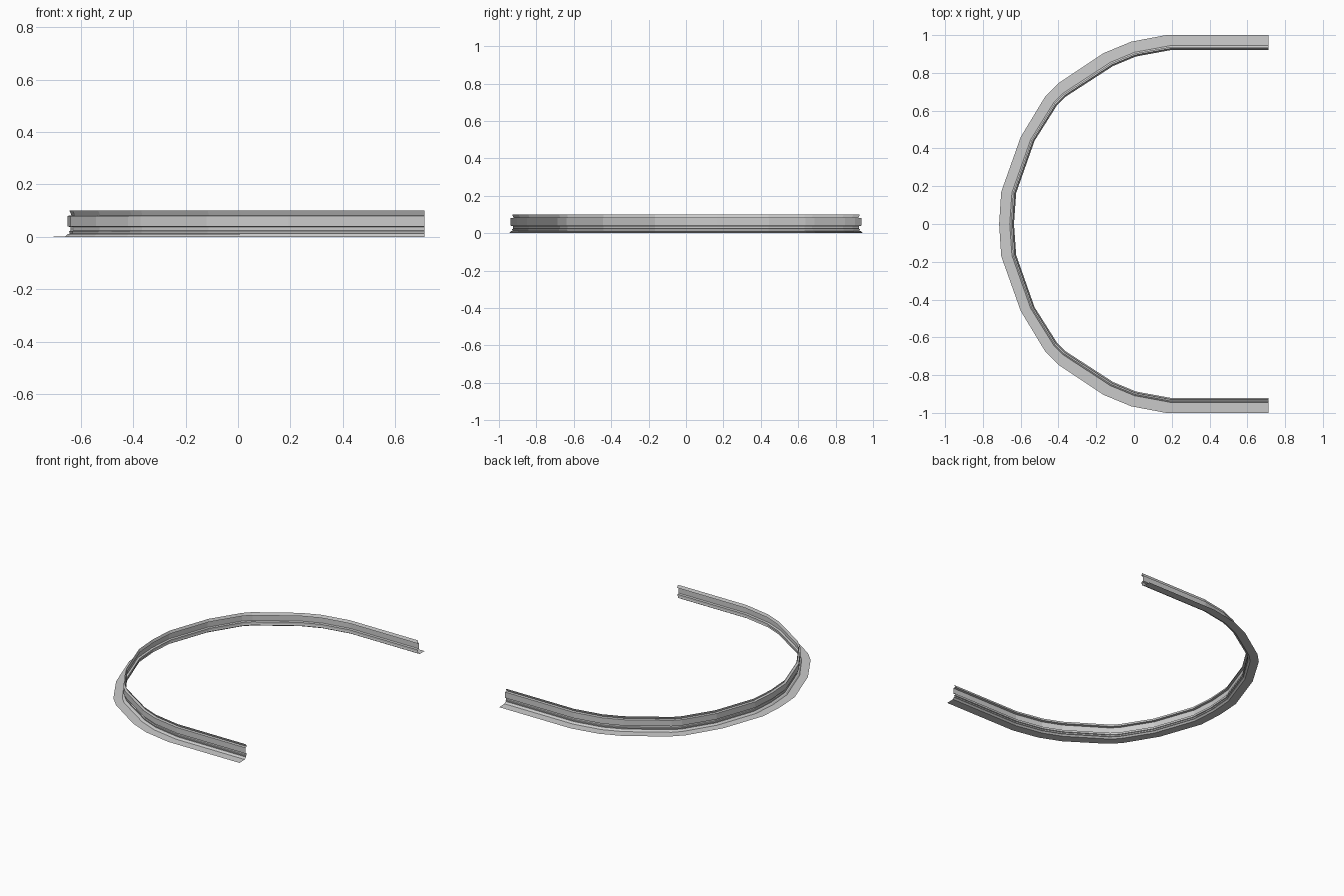
import bpy, bmesh

if "Cube" in bpy.data.objects:
    bpy.data.objects.remove(bpy.data.objects["Cube"])

# Half plan (y >= 0): inner and outer lines of the horseshoe path
inner = [(.712, .92), (.20, .92), (.01, .885), (-.11, .835), (-.365, .67),
         (-.405, .63), (-.525, .44), (-.622, .165), (-.634, 0)]
outer = [(.712, 1), (.17, 1), (-.015, .965), (-.16, .905), (-.40, .745),
         (-.47, .675), (-.60, .46), (-.703, .17), (-.714, 0)]

# Cross-section: (fraction from inner to outer line, height)
profile = [(.12, .10), (.02, .082), (.22, .08), (.22, .04), (.06, .037),
           (.06, .024), (.13, .022), (.1, .012), (.2, .01), (.3, .002), (1, 0)]


def mirrored(line):
    return line + [(x, -y) for x, y in reversed(line[:-1])]


# Sweep the section along the path
bm = bmesh.new()
rings = []
for (ax, ay), (bx, by) in zip(mirrored(inner), mirrored(outer)):
    rings.append([bm.verts.new((ax + (bx - ax) * u, ay + (by - ay) * u, z))
                  for u, z in profile])
for r, s in zip(rings, rings[1:]):
    for i in range(len(profile) - 1):
        bm.faces.new((r[i], r[i + 1], s[i + 1], s[i]))
bmesh.ops.recalc_face_normals(bm, faces=bm.faces)
bm.normal_update()
# The flange must face up
if sum(f.normal.z * f.calc_area() for f in bm.faces) < 0:
    bmesh.ops.reverse_faces(bm, faces=bm.faces)

mesh = bpy.data.meshes.new("curved_trim")
bm.to_mesh(mesh)
bm.free()
bpy.context.collection.objects.link(bpy.data.objects.new("curved_trim", mesh))
